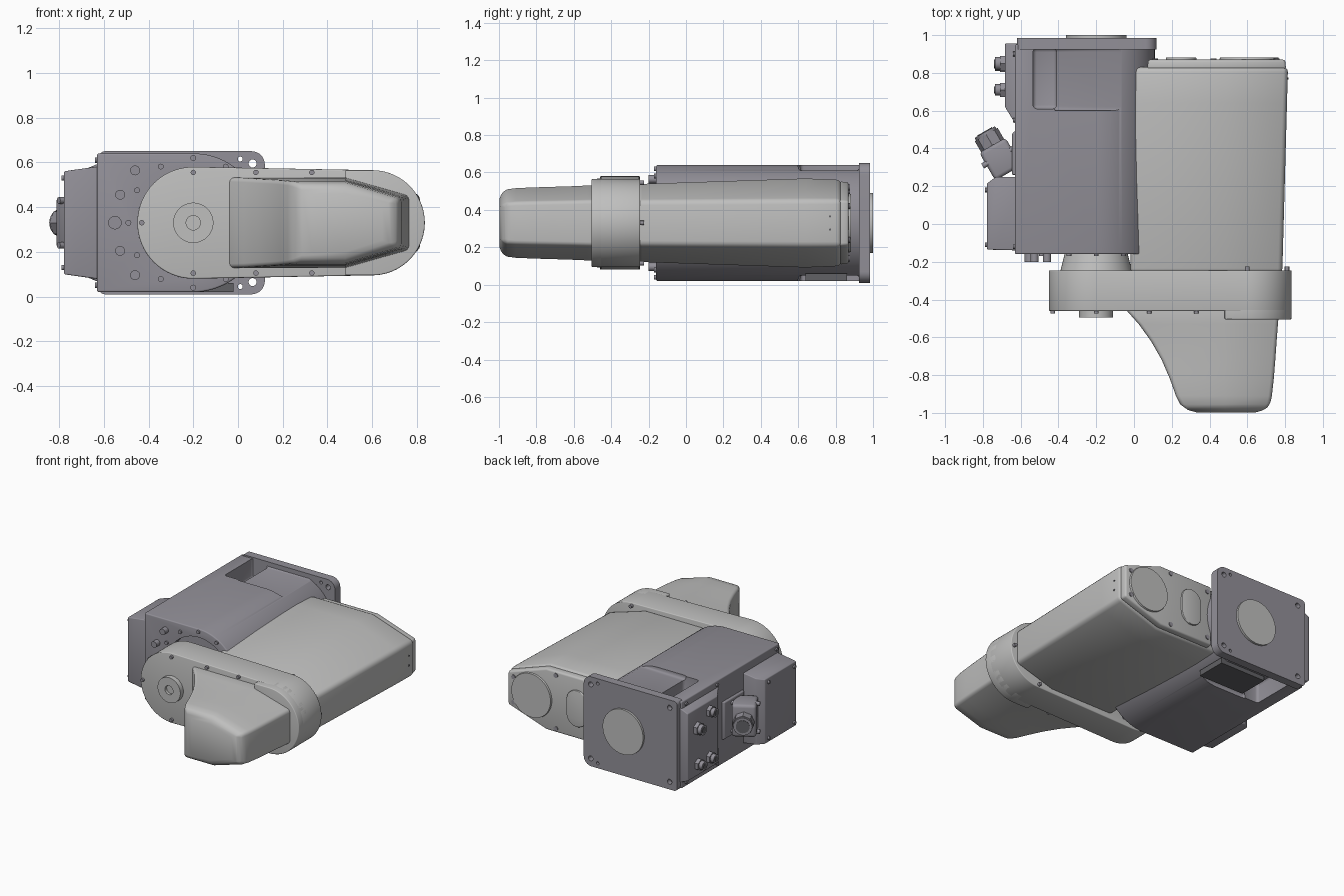
import bpy, bmesh
from math import sin, cos, pi, radians
from mathutils import Vector

if "Cube" in bpy.data.objects:
    bpy.data.objects.remove(bpy.data.objects["Cube"], do_unlink=True)


def material(name, rgb):
    m = bpy.data.materials.new(name)
    m.use_nodes = True
    m.diffuse_color = (*rgb, 1)
    bsdf = next(n for n in m.node_tree.nodes if n.type == 'BSDF_PRINCIPLED')
    bsdf.inputs["Base Color"].default_value = (*rgb, 1)
    return m


light = material("light grey paint", (0.52, 0.52, 0.515))
grey = material("violet grey casting", (0.29, 0.28, 0.315))
dark = material("dark grey fittings", (0.12, 0.12, 0.13))


def apply(ob, kind, **settings):
    mod = ob.modifiers.new(kind, kind)
    for key, value in settings.items():
        setattr(mod, key, value)
    bpy.ops.object.select_all(action='DESELECT')
    bpy.context.view_layer.objects.active = ob
    ob.select_set(True)
    bpy.ops.object.modifier_apply(modifier=mod.name)


def finish(name, bm, mat, bevel=0, segs=3):
    bmesh.ops.recalc_face_normals(bm, faces=bm.faces)
    mesh = bpy.data.meshes.new(name)
    bm.to_mesh(mesh)
    bm.free()
    mesh.materials.append(mat)
    ob = bpy.data.objects.new(name, mesh)
    bpy.context.collection.objects.link(ob)
    if bevel:
        apply(ob, 'BEVEL', width=bevel, segments=segs, limit_method='ANGLE',
              angle_limit=radians(28))
    smooth(ob)
    return ob


def smooth(ob):
    bpy.ops.object.select_all(action='DESELECT')
    bpy.context.view_layer.objects.active = ob
    ob.select_set(True)
    bpy.ops.object.shade_smooth_by_angle(angle=radians(32))


def loft(name, sections, mat, bevel=0, axis='y', segs=3):
    """Skin a list of (position, outline) along the y or x axis."""
    bm = bmesh.new()
    rings = []
    for pos, pts in sections:
        rings.append([bm.verts.new((u, pos, v) if axis == 'y' else (pos, u, v))
                      for u, v in pts])
    n = len(rings[0])
    for a, b in zip(rings, rings[1:]):
        for i in range(n):
            j = (i + 1) % n
            bm.faces.new((a[i], a[j], b[j], b[i]))
    bm.faces.new(rings[0])
    bm.faces.new(rings[-1])
    return finish(name, bm, mat, bevel, segs)


def prism(name, pts, y0, y1, mat, bevel=0):
    return loft(name, [(y0, pts), (y1, pts)], mat, bevel)


def rect(u0, u1, v0, v1):
    return [(u0, v0), (u1, v0), (u1, v1), (u0, v1)]


def arc(cx, cz, r, a0, a1, n=32):
    return [(cx + r * cos(radians(a0 + (a1 - a0) * i / n)),
             cz + r * sin(radians(a0 + (a1 - a0) * i / n))) for i in range(n + 1)]


def rod(name, p, q, r, mat, r2=None, sides=32):
    p, q = Vector(p), Vector(q)
    bm = bmesh.new()
    bmesh.ops.create_cone(bm, cap_ends=True, segments=sides, radius1=r,
                          radius2=r if r2 is None else r2, depth=(q - p).length)
    bm.transform((q - p).to_track_quat('Z', 'Y').to_matrix().to_4x4())
    bmesh.ops.translate(bm, verts=bm.verts, vec=(p + q) / 2)
    return finish(name, bm, mat)


def cut(ob, cutter):
    apply(ob, 'BOOLEAN', object=cutter, operation='DIFFERENCE', solver='EXACT')
    bpy.data.objects.remove(cutter, do_unlink=True)
    smooth(ob)


MID = 0.33   # height of the common centre plane
AX = -0.2    # x of the main rotation axis

# Base casting: half round on its left, square on its right
body = prism("base_body", [(-0.63, 0.02)] + arc(AX, MID, 0.31, -90, 90, 48)
             + [(-0.63, 0.64)], -0.16, 0.95, grey, 0.008)
for z0, z1, s0, s1 in ((0.5, 0.8, 0.61, 0.8), (-0.2, 0.16, -0.2, 0.05)):
    cut(body, prism("pocket_cutter", rect(-0.535, -0.41, z0, z1), 0.61, 0.93, grey, 0.02))
    cut(body, prism("relief_cutter", rect(-0.43, 0.15, s0, s1), 0.6, 0.93, grey, 0.02))
cut(body, rod("bore_cutter", (AX, -0.3, MID), (AX, -0.1, MID), 0.25, grey, sides=48))
prism("access_plate", rect(-0.38, -0.02, 0.02, 0.06), 0.64, 0.86, dark)

# Mounting flange with bolt holes
flange = prism("mounting_flange", arc(0.06, 0.07, 0.06, -90, 0, 8)
               + arc(0.06, 0.59, 0.06, 0, 90, 8)
               + arc(-0.595, 0.625, 0.025, 90, 180, 4)
               + arc(-0.595, 0.035, 0.025, 180, 270, 4), 0.925, 0.985, grey)
for x, dz, r in ((0.065, 0.265, 0.018), (0.01, 0.285, 0.011), (-0.56, 0.265, 0.018)):
    for s in (-1, 1):
        cut(flange, rod("hole_cutter", (x, 0.8, MID + s * dz), (x, 1.1, MID + s * dz), r, grey, sides=16))
rod("flange_spigot", (AX, 0.97, MID), (AX, 1.0, MID), 0.16, light, sides=64)

# Rotary joint between base and arm
rod("joint_neck", (AX, -0.25, MID), (AX, -0.09, MID), 0.19, light, 0.15, 48)
for i in range(12):
    a = i * pi / 6
    x, z = AX + 0.29 * cos(a), MID + 0.29 * sin(a)
    rod("ring_bolt", (x, -0.17, z), (x, -0.15, z), 0.013, grey, sides=12)
for i in range(-2, 3):
    a = pi + i * radians(21)
    x, z = AX + 0.35 * cos(a), MID + 0.35 * sin(a)
    rod("outer_bolt", (x, -0.2, z), (x, -0.15, z), 0.022 if i else 0.03, grey, sides=16)

# Elbow band carrying both arm covers
prism("elbow_band", arc(AX, MID, 0.25, 90, 270, 40) + arc(0.6, MID, 0.235, -90, 90, 40),
      -0.46, -0.245, light, 0.006)
prism("band_end_ring", [(0.48, 0.565), (0.48, 0.095)] + arc(0.6, MID, 0.235, -90, 90, 40),
      -0.505, -0.4, light, 0.006)
boss = rod("axis_boss", (AX, -0.495, MID), (AX, -0.44, MID), 0.09, light, sides=48)
cut(boss, rod("boss_hole_cutter", (AX, -0.6, MID), (AX, -0.475, MID), 0.032, light))
for x in (-0.2, 0.08, 0.33):
    for s in (-1, 1):
        rod("band_bolt", (x, -0.475, MID + s * 0.225), (x, -0.45, MID + s * 0.225), 0.012, grey, sides=12)
rod("band_bolt", (-0.43, -0.475, MID), (-0.43, -0.45, MID), 0.012, grey, sides=12)
for x, dz in ((0.6, 0.215), (0.81, 0)):
    for s in (-1, 1):
        rod("band_rear_bolt", (x, -0.25, MID + s * dz), (x, -0.225, MID + s * dz), 0.012, grey, sides=12)


def arm_outline(x0, crease, x1, h, side):
    return [(x0, MID - h), (crease, MID - h), (x1, MID - side),
            (x1, MID + side), (crease, MID + h), (x0, MID + h)]


# Main arm housing beside the base, with rear cap
loft("arm_housing", [(-0.26, arm_outline(-0.02, 0.49, 0.785, 0.208, 0.12)),
                     (0.64, arm_outline(0.0, 0.49, 0.81, 0.238, 0.125)),
                     (0.83, arm_outline(0.0, 0.5, 0.815, 0.23, 0.125))], light, 0.025)
loft("arm_rear_cap", [(0.82, arm_outline(0.07, 0.5, 0.805, 0.222, 0.12)),
                      (0.87, arm_outline(0.075, 0.5, 0.8, 0.217, 0.117))], light, 0.012)
rod("rear_round_cover", (0.61, 0.86, MID), (0.61, 0.882, MID), 0.16, light, 0.155, 64)
prism("rear_slot_cover", arc(0.25, MID + 0.05, 0.08, 0, 180, 20)
      + arc(0.25, MID - 0.05, 0.08, 180, 360, 20), 0.86, 0.882, light, 0.004)
for x, dz in ((0.11, 0.17), (0.42, 0.19), (0.755, 0.09)):
    for s in (-1, 1):
        rod("cap_bolt", (x, 0.86, MID + s * dz), (x, 0.876, MID + s * dz), 0.016, grey, sides=12)
for s in (-1, 1):
    rod("side_screw", (0.8, 0.77, MID + s * 0.035), (0.818, 0.77, MID + s * 0.035), 0.006, dark, sides=10)

# Forward cover: swept inner flank, chamfered outer flank
nose = [(-0.44, -0.055, 0.77, 0.203), (-0.53, 0.025, 0.762, 0.2), (-0.62, 0.09, 0.755, 0.196),
        (-0.72, 0.147, 0.748, 0.193), (-0.82, 0.19, 0.74, 0.19), (-0.91, 0.222, 0.73, 0.186),
        (-0.955, 0.245, 0.72, 0.18), (-0.983, 0.28, 0.695, 0.165), (-0.997, 0.33, 0.645, 0.13)]
loft("forward_cover", [(y, arm_outline(a, 0.48, b, h, h * 0.6)) for y, a, b, h in nose],
     light, 0.02)

# Cable box on the right flank
loft("cable_box", [(-0.6, rect(-0.14, 0.25, 0.075, 0.585)),
                   (-0.73, rect(-0.137, 0.25, 0.093, 0.567)),
                   (-0.778, rect(-0.135, 0.215, 0.1, 0.56))], grey, 0.006, 'x')
for y in (-0.11, 0.18):
    for s in (-1, 1):
        rod("box_screw", (-0.79, y, MID + s * 0.2), (-0.77, y, MID + s * 0.2), 0.012, grey, sides=12)
for y in (-0.12, 0.55, 0.9):
    for s in (-1, 1):
        rod("body_screw", (-0.64, y, MID + s * 0.28), (-0.62, y, MID + s * 0.28), 0.012, grey, sides=12)

# Angled power connector
lean = Vector((-0.5, 0.866, 0))
root = Vector((-0.665, 0.27, MID))
side = Vector((0.866, 0.5, 0))
loft("connector_plate", [(-0.62, rect(0.26, 0.5, 0.19, 0.47)),
                         (-0.645, rect(0.26, 0.48, 0.2, 0.46))], grey, 0.005, 'x')
bm = bmesh.new()
bmesh.ops.create_cube(bm, size=1)
for v in bm.verts:
    x, y, z = v.co
    v.co = root + side * (x * 0.16) + lean * ((y + 0.5) * 0.17) + Vector((0, 0, z * 0.23))
finish("connector_housing", bm, grey, 0.02)
rod("connector_barrel", root + lean * 0.15, root + lean * 0.235, 0.07, grey, sides=8)
rod("connector_ring", root + lean * 0.22, root + lean * 0.25, 0.062, grey)
rod("connector_socket", root + lean * 0.24, root + lean * 0.254, 0.045, dark)
for s in (-1, 1):
    rod("connector_latch", root + lean * 0.1 + Vector((0, 0, s * 0.1)) - side * 0.1,
        root + lean * 0.1 + Vector((0, 0, s * 0.1)) + side * 0.1, 0.015, grey, sides=12)

# Service panel with small ports
loft("service_panel", [(-0.61, rect(0.5, 0.955, 0.06, 0.6)),
                       (-0.683, rect(0.62, 0.955, 0.09, 0.57))], grey, 0.006, 'x')
for y, z, r in ((0.85, 0.43, 0.035), (0.71, 0.5, 0.03), (0.84, 0.17, 0.03), (0.71, 0.17, 0.03)):
    rod("port_nut", (-0.68, y, z), (-0.71, y, z), r + 0.012, grey, sides=6)
    rod("port", (-0.7, y, z), (-0.737, y, z), r, grey, sides=20)
    rod("port_socket", (-0.735, y, z), (-0.74, y, z), r * 0.6, dark, sides=20)
